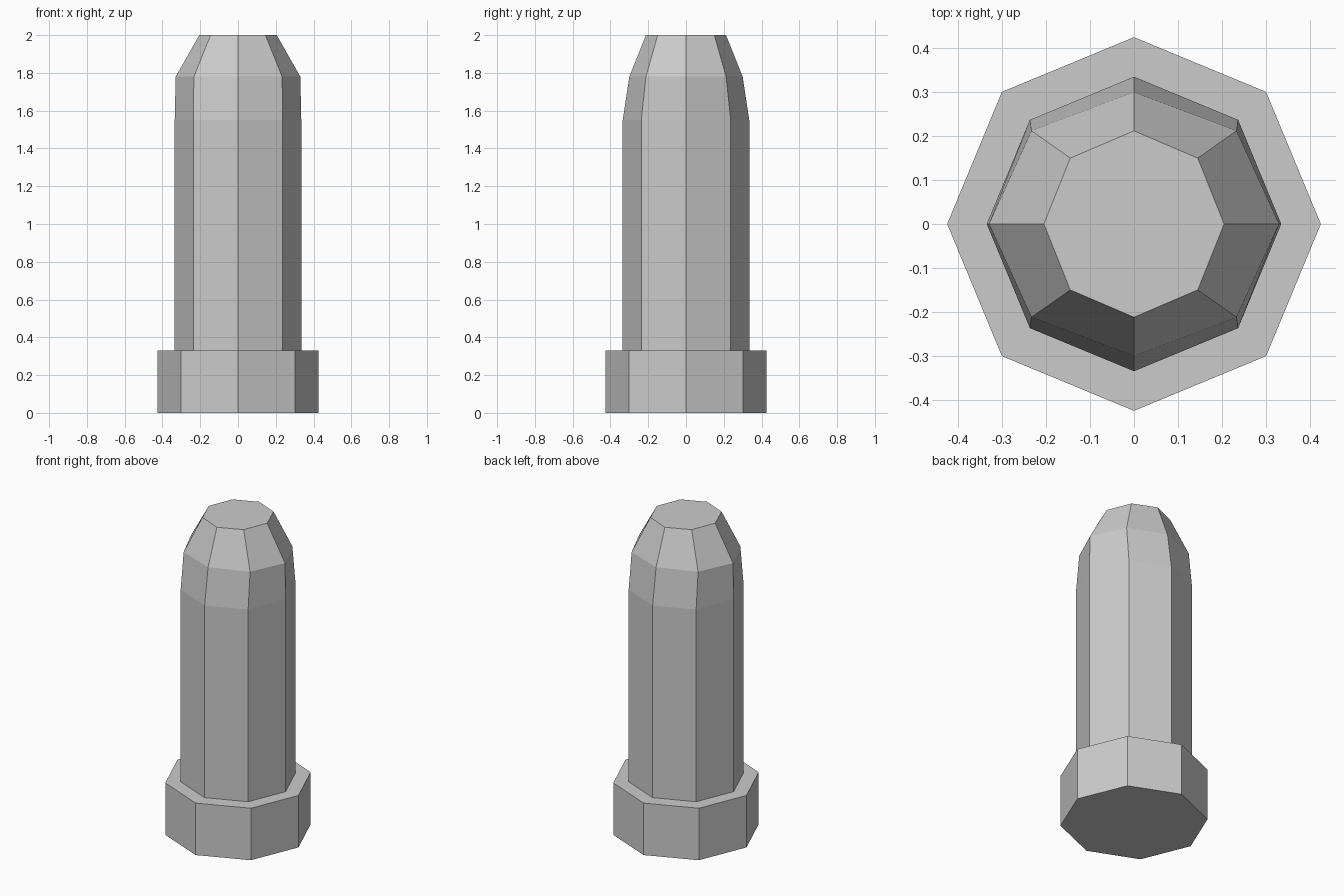
import bpy
import bmesh
from math import cos, sin, tau

cube = bpy.data.objects.get("Cube")
if cube:
    bpy.data.objects.remove(cube, do_unlink=True)

SIDES = 8

grey = bpy.data.materials.new("plain grey")
grey.use_nodes = True
colour = (0.6, 0.6, 0.6, 1)
grey.diffuse_color = colour
grey.node_tree.nodes["Principled BSDF"].inputs["Base Color"].default_value = colour


def loft(name, rings):
    """Closed flat-faced octagonal solid through rings of (x radius, y radius, z)."""
    bm = bmesh.new()
    loops = [[bm.verts.new((rx * cos(tau * i / SIDES), ry * sin(tau * i / SIDES), z))
              for i in range(SIDES)] for rx, ry, z in rings]
    for low, high in zip(loops, loops[1:]):
        for i in range(SIDES):
            j = (i + 1) % SIDES
            bm.faces.new((low[i], low[j], high[j], high[i]))
    bm.faces.new(loops[0][::-1])
    bm.faces.new(loops[-1])
    mesh = bpy.data.meshes.new(name)
    bm.to_mesh(mesh)
    bm.free()
    mesh.materials.append(grey)
    obj = bpy.data.objects.new(name, mesh)
    bpy.context.collection.objects.link(obj)
    return obj


# Wide collar at the foot
loft("base_collar", [(0.425, 0.425, 0), (0.425, 0.425, 0.33)])

# Straight shaft with a two-step tapered tip, narrower front to back at the shoulder
loft("shaft", [(0.335, 0.335, 0.33), (0.335, 0.335, 1.55),
               (0.33, 0.30, 1.78), (0.205, 0.212, 2.0)])
